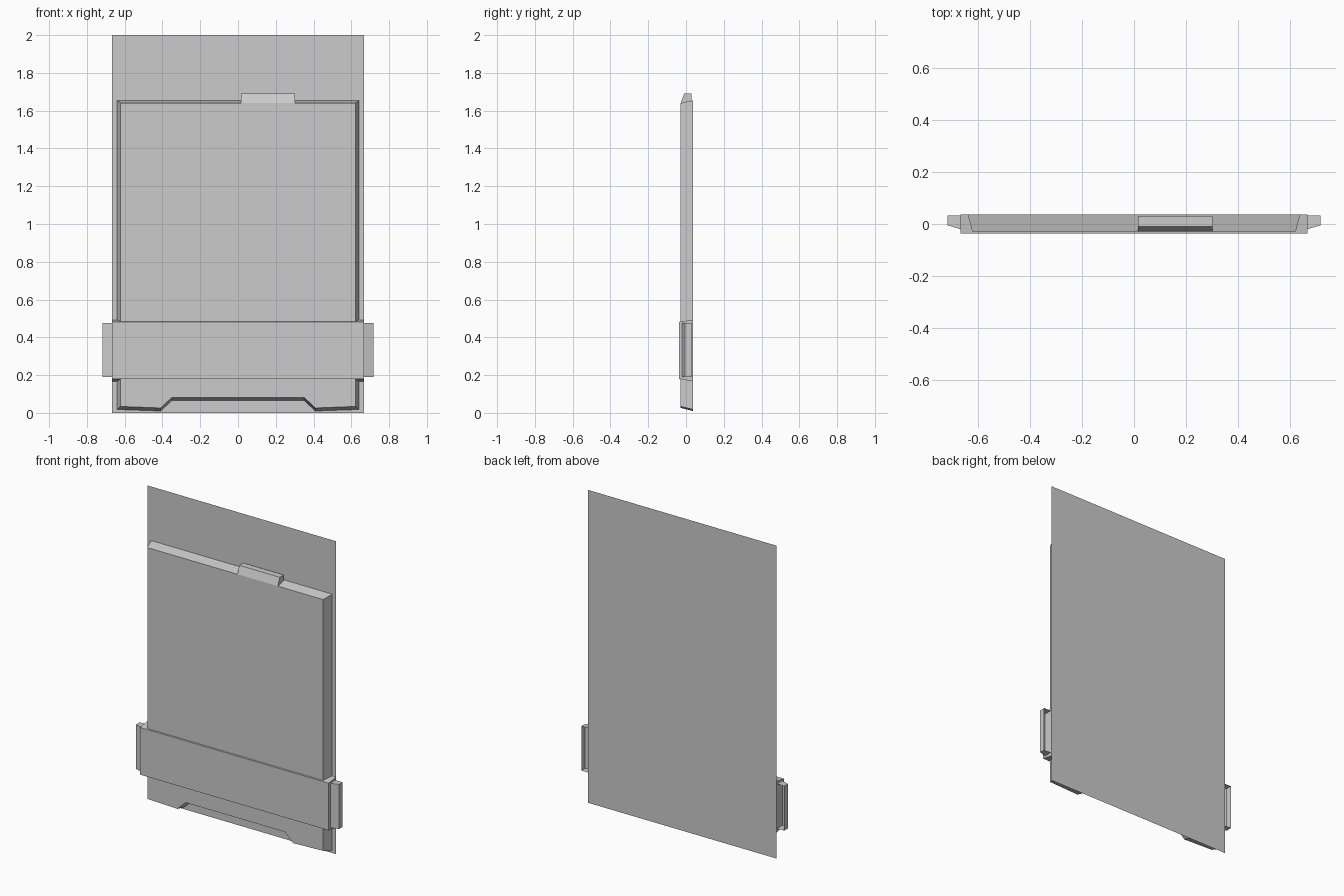
import bpy
import bmesh

cube = bpy.data.objects.get("Cube")
if cube:
    bpy.data.objects.remove(cube, do_unlink=True)

gray = bpy.data.materials.new("plain gray")
gray.use_nodes = True
COLOR = (0.6, 0.6, 0.6, 1)
gray.diffuse_color = COLOR
gray.node_tree.nodes["Principled BSDF"].inputs["Base Color"].default_value = COLOR

BACK = 0.0375


def add_part(name, loops, cap_first=False, cap_last=True):
    """Bridge matching point loops into a shell and cap the chosen ends."""
    bm = bmesh.new()
    rings = [[bm.verts.new(p) for p in loop] for loop in loops]
    for a, b in zip(rings, rings[1:]):
        n = len(a)
        for i in range(n):
            j = (i + 1) % n
            bm.faces.new((a[i], a[j], b[j], b[i]))
    if cap_first:
        bm.faces.new(rings[0][::-1])
    if cap_last:
        bm.faces.new(rings[-1])
    mesh = bpy.data.meshes.new(name)
    bm.to_mesh(mesh)
    bm.free()
    mesh.materials.append(gray)
    obj = bpy.data.objects.new(name, mesh)
    bpy.context.collection.objects.link(obj)
    return obj


def rect(x0, x1, z0, z1, y):
    """Rectangle facing the front, counterclockwise from the front."""
    return [(x0, y, z0), (x1, y, z0), (x1, y, z1), (x0, y, z1)]


def panel_outline(half, corner, foot, notch, top, y):
    """Panel outline with a trapezoid notch in the lower edge."""
    right = [(0.35, notch), (0.41, foot), (half, corner), (half, top)]
    left = [(-x, z) for x, z in reversed(right)]
    return [(x, y, z) for x, z in right + left]


# Thin sheet behind everything
add_part("back_sheet", [rect(-0.667, 0.667, 0, 2, BACK)])

# Raised panel with sloped edges
add_part("front_panel", [
    panel_outline(0.64, 0.018, 0.01, 0.065, 1.655, BACK - 0.0005),
    panel_outline(0.622, 0.034, 0.026, 0.082, 1.64, -0.028)])

# Wide band across the lower part
add_part("cross_band", [
    rect(-0.667, 0.667, 0.167, 0.493, BACK - 0.0005),
    rect(-0.667, 0.667, 0.18, 0.482, -BACK)])

# Tapered side tabs, open at the back
for name, s in (("left_tab", 1), ("right_tab", -1)):
    loops = [[(s * x, y, z) for x, y in ((0.667, -0.02), (0.717, -0.005), (0.717, 0.032))]
             for z in (0.19, 0.475)]
    bm = bmesh.new()
    low, high = [[bm.verts.new(p) for p in loop] for loop in loops]
    for i in range(2):
        bm.faces.new((low[i], low[i + 1], high[i + 1], high[i]))
    for ring, z in ((low, 0.19), (high, 0.475)):
        inner = bm.verts.new((s * 0.667, 0.032, z))
        bm.faces.new(ring + [inner])
    bmesh.ops.recalc_face_normals(bm, faces=bm.faces)
    mesh = bpy.data.meshes.new(name)
    bm.to_mesh(mesh)
    bm.free()
    mesh.materials.append(gray)
    bpy.context.collection.objects.link(bpy.data.objects.new(name, mesh))

# Small clip on the upper edge, leaning back at the front
clip = [(0.03, 1.64), (-0.0285, 1.64), (-0.01, 1.69), (0.03, 1.69)]
add_part("top_clip", [[(x, y, z) for y, z in clip] for x in (0.302, 0.016)],
         cap_first=True)

# Point the shell normals outward
for name in ("top_clip", "front_panel", "cross_band"):
    mesh = bpy.data.objects[name].data
    bm = bmesh.new()
    bm.from_mesh(mesh)
    bmesh.ops.recalc_face_normals(bm, faces=bm.faces)
    bm.to_mesh(mesh)
    bm.free()
